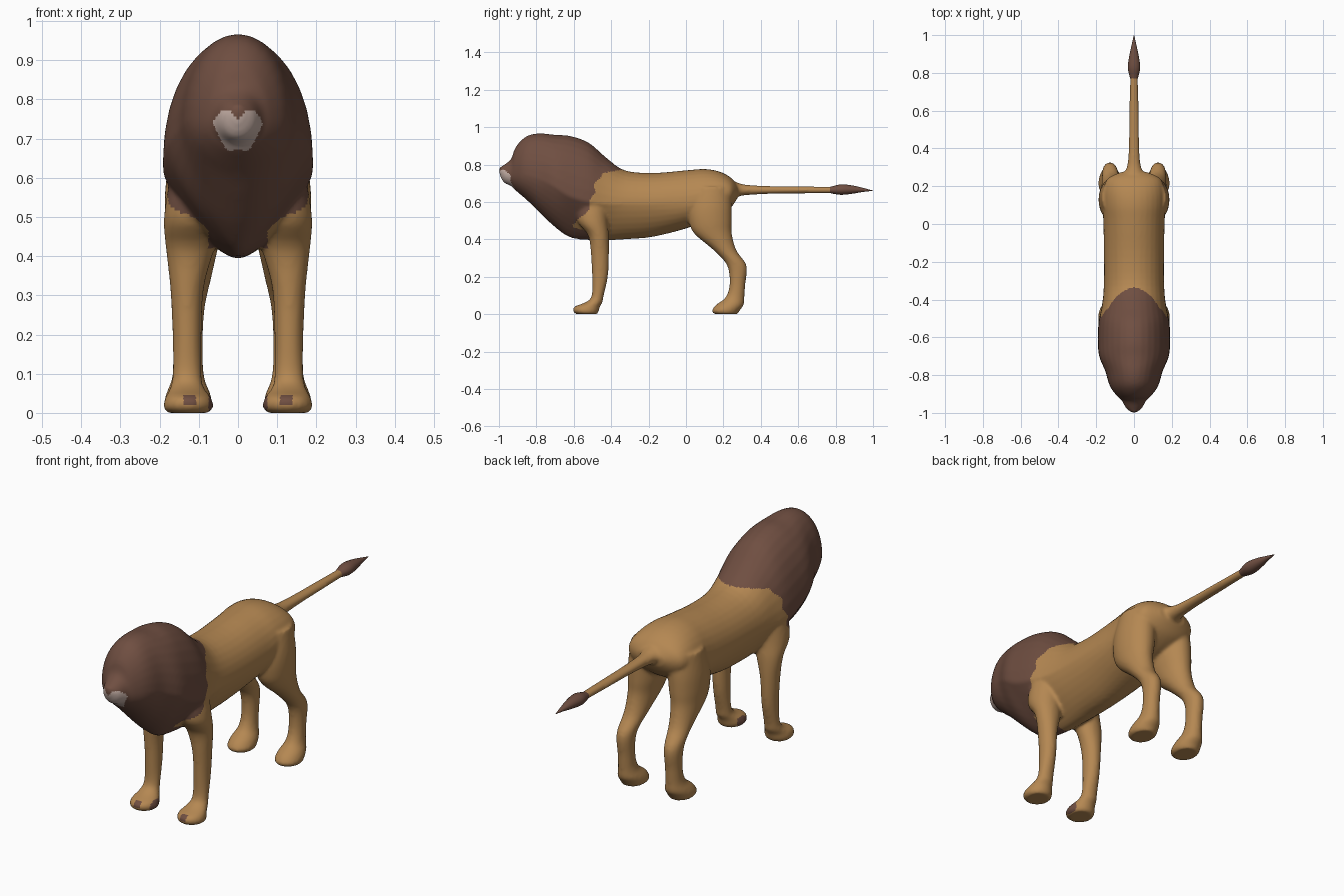
import bpy, bmesh
from math import sin, cos, pi, copysign
from mathutils import Vector

cube = bpy.data.objects.get("Cube")
if cube:
    bpy.data.objects.remove(cube, do_unlink=True)


def material(name, rgb):
    m = bpy.data.materials.new(name)
    m.use_nodes = True
    m.diffuse_color = (*rgb, 1)
    m.node_tree.nodes["Principled BSDF"].inputs["Base Color"].default_value = (*rgb, 1)
    return m


tan = material("tan_fur", (0.46, 0.245, 0.085))
brown = material("dark_brown_mane", (0.16, 0.077, 0.053))
pale = material("pale_muzzle", (0.56, 0.43, 0.38))


def refine(rows, steps=4):
    """Catmull-Rom interpolation through rows of section values."""
    out = []
    for i in range(len(rows) - 1):
        quad = (rows[max(i - 1, 0)], rows[i], rows[i + 1], rows[min(i + 2, len(rows) - 1)])
        for k in range(steps):
            t = k / steps
            out.append([0.5 * (2 * b + (c - a) * t + (2 * a - 5 * b + 4 * c - d) * t * t
                               + (3 * b - a - 3 * c + d) * t ** 3) for a, b, c, d in zip(*quad)])
    return out + [list(rows[-1])]


def loft(bm, rows, section, sides=32):
    """Skin closed sections and cap both ends."""
    rings = []
    for row in refine(rows):
        pts = [section(row, 2 * pi * k / sides) for k in range(sides)]
        rings.append([bm.verts.new(p) for p in pts])
    for a, b in zip(rings, rings[1:]):
        for k in range(sides):
            n = (k + 1) % sides
            bm.faces.new((a[k], a[n], b[n], b[k]))
    bm.faces.new(rings[0])
    bm.faces.new(rings[-1])


def trunk_section(row, a):
    y, low, high, mid, w, vee = row
    c, s = cos(a), sin(a)
    if s >= 0:
        return Vector((w * c, y, mid + (high - mid) * s))
    x = (1 - vee) * c + vee * copysign(1 - abs(s), c)
    return Vector((w * x, y, mid + (mid - low) * s))


def leg_section(side):
    def section(row, a):
        z, x, y, rx, ry = row
        return Vector((side * (x + rx * cos(a)), y + ry * sin(a), z))
    return section


def tail_section(row, a):
    y, z, rx, rz = row
    return Vector((rx * cos(a), y, z + rz * sin(a)))


def make_object(name, bm, mats):
    bmesh.ops.recalc_face_normals(bm, faces=bm.faces)
    me = bpy.data.meshes.new(name)
    bm.to_mesh(me)
    bm.free()
    for m in mats:
        me.materials.append(m)
    ob = bpy.data.objects.new(name, me)
    bpy.context.collection.objects.link(ob)
    return ob


# Trunk and head: y, bottom, top, widest height, half width, keel sharpness
trunk = [
    (-.998, .75, .785, .77, .012, 0), (-.975, .705, .797, .755, .042, 0),
    (-.935, .685, .83, .745, .064, 0), (-.915, .665, .885, .745, .085, 0),
    (-.88, .635, .93, .75, .115, 0), (-.84, .60, .957, .74, .135, .1),
    (-.78, .54, .967, .72, .152, .2), (-.7, .465, .959, .68, .185, .4),
    (-.62, .41, .953, .63, .192, .7), (-.52, .396, .917, .6, .188, .6),
    (-.43, .394, .84, .59, .17, .5), (-.33, .40, .77, .59, .16, .3),
    (-.18, .413, .755, .59, .159, .2), (0, .458, .769, .6, .162, 0),
    (.1, .50, .776, .62, .167, 0), (.18, .53, .762, .64, .162, 0),
    (.24, .57, .73, .65, .14, 0), (.275, .62, .69, .655, .07, 0)]

# Legs: z, x, y, x radius, y radius
front_leg = [
    (.62, .10, -.5, .07, .08), (.5, .115, -.5, .074, .08),
    (.42, .122, -.468, .062, .055), (.32, .13, -.46, .043, .048),
    (.2, .13, -.46, .037, .042), (.1, .13, -.472, .037, .032),
    (.065, .13, -.49, .043, .044), (.04, .127, -.528, .058, .068),
    (.015, .127, -.535, .064, .068), (0, .127, -.53, .052, .056)]
hind_leg = [
    (.68, .09, .14, .08, .1), (.58, .105, .13, .08, .115),
    (.5, .11, .13, .077, .115), (.43, .115, .145, .066, .1),
    (.34, .12, .21, .051, .06), (.26, .127, .272, .041, .052),
    (.16, .127, .275, .037, .042), (.09, .127, .262, .041, .05),
    (.05, .127, .235, .056, .074), (.018, .127, .212, .062, .074),
    (0, .127, .215, .052, .062)]

# Tail: y, z, x radius, z radius
tail = [(.2, .67, .075, .06), (.26, .667, .055, .042), (.32, .664, .034, .028),
        (.45, .664, .027, .021), (.6, .664, .025, .019), (.8, .664, .021, .017)]
tuft = [(.765, .664, .018, .015), (.785, .664, .024, .02), (.83, .666, .033, .028),
        (.89, .666, .025, .022), (.95, .664, .012, .01), (1, .66, .001, .001)]

bm = bmesh.new()
loft(bm, trunk, trunk_section)
for side in (-1, 1):
    loft(bm, front_leg, leg_section(side))
    loft(bm, hind_leg, leg_section(side))
loft(bm, tail, tail_section)
body = make_object("body", bm, ())

# Fuse the lofts into one continuous skin
remesh = body.modifiers.new("fuse", 'REMESH')
remesh.mode = 'VOXEL'
remesh.voxel_size = 0.008
smooth = body.modifiers.new("soften", 'SMOOTH')
smooth.factor = 0.5
smooth.iterations = 6
graph = bpy.context.evaluated_depsgraph_get()
skin = bpy.data.meshes.new_from_object(body.evaluated_get(graph))
body.modifiers.clear()
body.data = skin
skin.materials.clear()
for m in (tan, brown, pale):
    skin.materials.append(m)

# Rear edge of the mane: height, y
mane_edge = [(.48, -.605), (.5, -.58), (.53, -.54), (.6, -.51),
             (.7, -.48), (.755, -.45), (.772, -.34)]


def mane_limit(x, z):
    if z < .5 and x < .075:
        return -.5
    if z <= mane_edge[0][0]:
        return mane_edge[0][1]
    for (z0, y0), (z1, y1) in zip(mane_edge, mane_edge[1:]):
        if z <= z1:
            return y0 + (y1 - y0) * (z - z0) / (z1 - z0) + .008 * sin(z * 70)
    return -.335


def fur_index(p):
    x, y, z = abs(p.x), p.y, p.z
    heart_top = .745 + .03 * sin(pi * x / .062)
    heart_low = .67 + 2 * max(0, x - .03)
    if y < -.905 and x < .062 and heart_low < z < heart_top:
        return 2
    claw = y < -.575 and .105 < x < .14 and .02 < z < .045
    return 1 if claw or y < mane_limit(x, z) else 0


for poly in skin.polygons:
    poly.material_index = fur_index(poly.center)

# Tail tuft
bm = bmesh.new()
loft(bm, tuft, tail_section, 20)
tail_tuft = make_object("tail_tuft", bm, (brown,))

for ob in (body, tail_tuft):
    for poly in ob.data.polygons:
        poly.use_smooth = True
